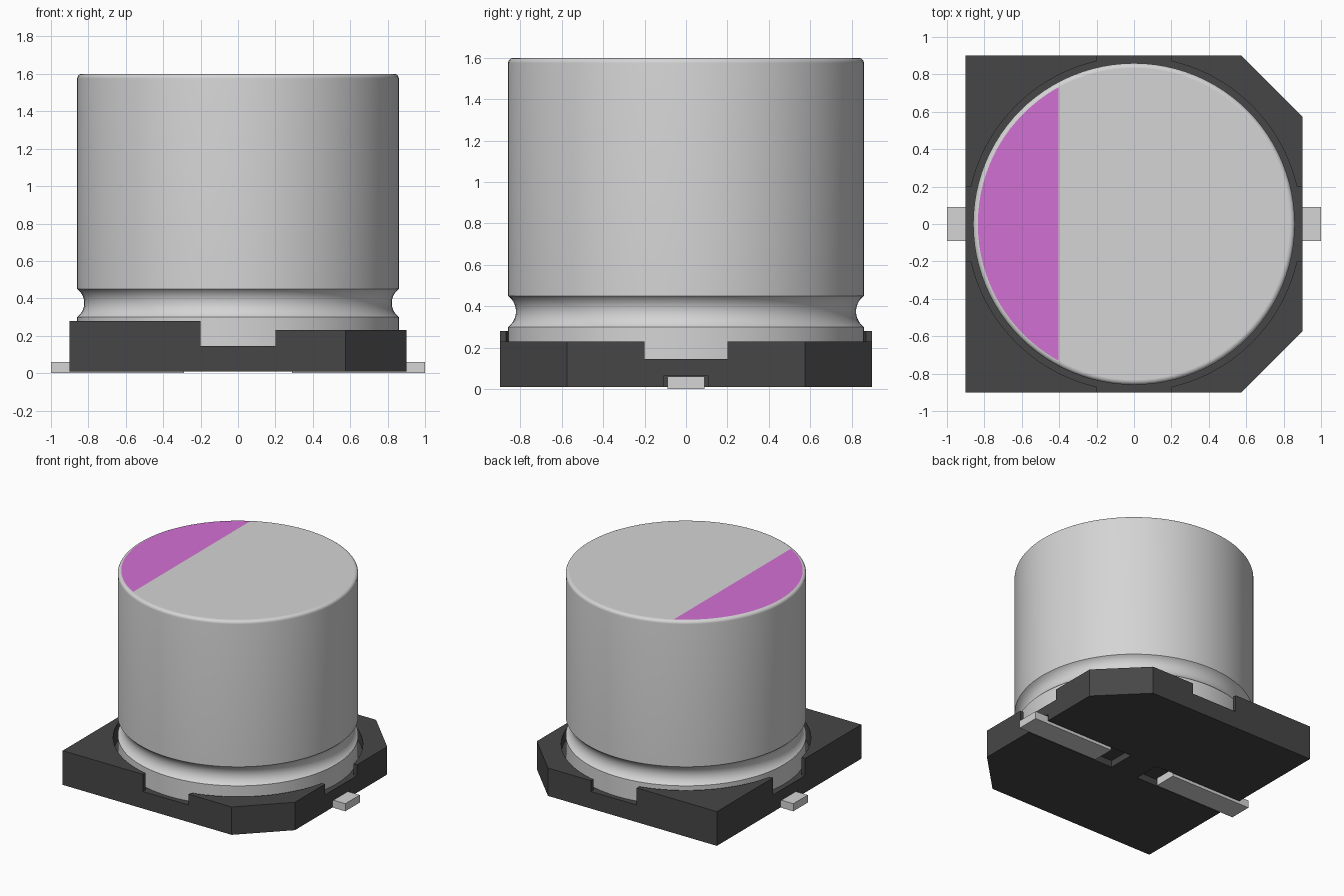
import bpy, bmesh, math

cube = bpy.data.objects.get("Cube")
if cube:
    bpy.data.objects.remove(cube, do_unlink=True)


def material(name, rgb):
    m = bpy.data.materials.new(name)
    m.use_nodes = True
    m.diffuse_color = (*rgb, 1)
    m.node_tree.nodes["Principled BSDF"].inputs["Base Color"].default_value = (*rgb, 1)
    return m


aluminium = material("aluminium", (0.66, 0.66, 0.66))
tin = material("tin lead", (0.66, 0.66, 0.66))
plastic = material("black plastic", (0.062, 0.062, 0.062))
purple = material("purple marking", (0.65, 0.16, 0.65))


def make_object(name, bm, *mats):
    bmesh.ops.recalc_face_normals(bm, faces=bm.faces)
    me = bpy.data.meshes.new(name)
    bm.to_mesh(me)
    bm.free()
    for m in mats:
        me.materials.append(m)
    ob = bpy.data.objects.new(name, me)
    bpy.context.collection.objects.link(ob)
    return ob


def prism(name, outline, z0, z1, mat):
    """Extrude a flat outline from z0 to z1."""
    bm = bmesh.new()
    face = bm.faces.new([bm.verts.new((x, y, z0)) for x, y in outline])
    ext = bmesh.ops.extrude_face_region(bm, geom=[face], use_keep_orig=True)
    top = [v for v in ext["geom"] if isinstance(v, bmesh.types.BMVert)]
    bmesh.ops.translate(bm, verts=top, vec=(0, 0, z1 - z0))
    return make_object(name, bm, mat)


HALF, CUT = 0.9, 0.575            # base half width, start of corner chamfer
BOTTOM, SLOT_TOP, FLOOR = 0.01, 0.063, 0.145
RECESS, NOTCH = 0.893, 0.2        # round recess radius, half width of side notches

# Base: lower layer with a slot for each lead, then a plain layer above
sw, sx = 0.108, 0.12
right_slot = [(HALF, -sw), (sx, -sw), (sx, sw), (HALF, sw)]
left_slot = [(-x, -y) for x, y in right_slot]
right_side = [(CUT, -HALF), (HALF, -CUT)]
right_back = [(HALF, CUT), (CUT, HALF)]
left_back, left_front = [(-HALF, HALF)], [(-HALF, -HALF)]
prism("base_lower", right_side + right_slot + right_back + left_back + left_slot + left_front,
      BOTTOM, SLOT_TOP, plastic)
prism("base_upper", right_side + right_back + left_back + left_front,
      SLOT_TOP, FLOOR, plastic)

# Four corner walls around the round recess, taller on the square corners
a0 = math.asin(NOTCH / RECESS)
a1 = math.pi / 2 - a0
arc = [(RECESS * math.cos(a0 + (a1 - a0) * i / 20),
        RECESS * math.sin(a0 + (a1 - a0) * i / 20)) for i in range(21)]
for sx_, side in ((1, "left"), (-1, "right")):
    corner = [(CUT, HALF), (HALF, CUT)] if sx_ > 0 else [(HALF, HALF)]
    for sy_, end in ((-1, "front"), (1, "back")):
        outline = arc + [(NOTCH, HALF)] + corner + [(HALF, NOTCH)]
        prism(f"corner_wall_{end}_{side}", [(x * sx_, y * sy_) for x, y in outline],
              FLOOR, 0.23 if sx_ > 0 else 0.28, plastic)

# Leads
for s, side in ((1, "left"), (-1, "right")):
    prism(f"lead_{side}", [(0.29 * s, -0.09), (s, -0.09), (s, 0.09), (0.29 * s, 0.09)],
          0, 0.06, tin)

# Can: lathe profile with a crimped groove and a rounded top rim
R, TOP, FILLET = 0.86, 1.6, 0.025
half_h, depth = 0.075, 0.038
gr = (half_h ** 2 + depth ** 2) / (2 * depth)
ga = math.asin(half_h / gr)
profile = [(0, 0.14), (R, 0.14)]
for i in range(15):
    a = -ga + 2 * ga * i / 14
    profile.append((R - depth + gr - gr * math.cos(a), 0.375 + gr * math.sin(a)))
for i in range(7):
    a = math.pi / 2 * i / 6
    profile.append((R - FILLET + FILLET * math.cos(a), TOP - FILLET + FILLET * math.sin(a)))

bm = bmesh.new()
verts = [bm.verts.new((r, 0, z)) for r, z in profile]
edges = [bm.edges.new(p) for p in zip(verts, verts[1:])]
bmesh.ops.spin(bm, geom=verts + edges, axis=(0, 0, 1), cent=(0, 0, 0),
               angle=2 * math.pi, steps=96)
bmesh.ops.remove_doubles(bm, verts=bm.verts, dist=1e-4)
rim = [e for e in bm.edges if e.is_boundary]
bmesh.ops.contextual_create(bm, geom=rim)

# Cut the lid along the edge of the polarity marking and colour that segment
lid = [f for f in bm.faces if f.calc_center_median().z > TOP - 1e-4]
geom = lid + list({e for f in lid for e in f.edges}) + list({v for f in lid for v in f.verts})
bmesh.ops.bisect_plane(bm, geom=geom, plane_co=(-0.405, 0, 0), plane_no=(1, 0, 0))
for f in bm.faces:
    c = f.calc_center_median()
    if c.z > TOP - 1e-4 and c.x < -0.405:
        f.material_index = 1
can = make_object("can", bm, aluminium, purple)

bpy.ops.object.select_all(action="DESELECT")
can.select_set(True)
bpy.context.view_layer.objects.active = can
bpy.ops.object.shade_smooth_by_angle(angle=math.radians(35))
for p in can.data.polygons:       # keep the lid flat
    if p.center.z > TOP - 1e-4:
        p.use_smooth = False
